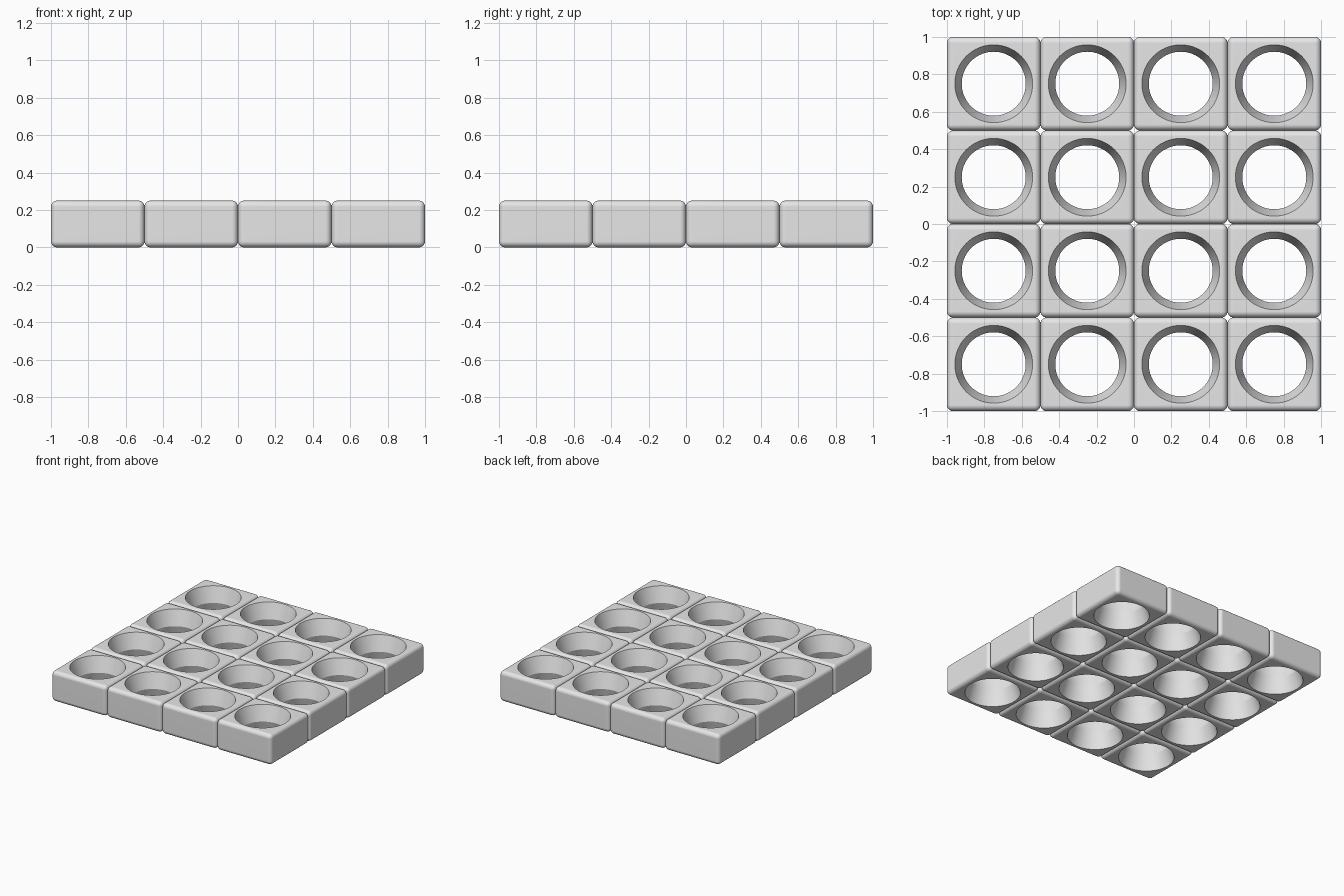
import bpy
import bmesh
import math

old = bpy.data.objects.get("Cube")
if old:
    bpy.data.objects.remove(old, do_unlink=True)

COUNT = 4        # tiles along each side
SIZE = 0.5       # tile width
HEIGHT = 0.25    # tile height
ROUND = 0.032    # edge rounding
RIM, WAIST = 0.208, 0.171

grey = bpy.data.materials.new("light grey")
grey.use_nodes = True
colour = (0.8, 0.8, 0.8, 1)
grey.diffuse_color = colour
grey.node_tree.nodes["Principled BSDF"].inputs["Base Color"].default_value = colour


def add_object(name, bm):
    mesh = bpy.data.meshes.new(name)
    bmesh.ops.recalc_face_normals(bm, faces=bm.faces)
    bm.to_mesh(mesh)
    bm.free()
    mesh.materials.append(grey)
    obj = bpy.data.objects.new(name, mesh)
    bpy.context.collection.objects.link(obj)
    return obj


def hourglass(segments=64):
    """Cutter that narrows to a waist at mid height."""
    bm = bmesh.new()
    slope = (RIM - WAIST) / (HEIGHT / 2)
    rings = []
    for z in (-0.2, 0, 0.2):
        r = WAIST + abs(z) * slope
        rings.append([bm.verts.new((r * math.cos(a), r * math.sin(a), z + HEIGHT / 2))
                      for a in (math.tau * i / segments for i in range(segments))])
    for low, high in zip(rings, rings[1:]):
        for i in range(segments):
            j = (i + 1) % segments
            bm.faces.new((low[i], low[j], high[j], high[i]))
    bm.faces.new(rings[0][::-1])
    bm.faces.new(rings[-1])
    return add_object("hole_cutter", bm)


# Rounded block
bm = bmesh.new()
bmesh.ops.create_cube(bm, size=1)
for v in bm.verts:
    v.co = (v.co.x * SIZE, v.co.y * SIZE, (v.co.z + 0.5) * HEIGHT)
bmesh.ops.bevel(bm, geom=bm.edges[:], offset=ROUND, segments=5, profile=0.5, affect='EDGES')
tile = add_object("tile_1_1", bm)

# Waisted through hole
cutter = hourglass()
cutter.hide_render = True
cut = tile.modifiers.new("hole", 'BOOLEAN')
cut.operation = 'DIFFERENCE'
cut.solver = 'EXACT'
cut.object = cutter
bpy.ops.object.select_all(action='DESELECT')
bpy.context.view_layer.objects.active = tile
tile.select_set(True)
bpy.ops.object.modifier_apply(modifier=cut.name)
bpy.data.objects.remove(cutter, do_unlink=True)
bpy.ops.object.shade_smooth_by_angle(angle=math.radians(25))

# Keep the large faces flat beside their rounded edges
flat = tile.modifiers.new("flat faces", 'WEIGHTED_NORMAL')
flat.keep_sharp = True

# Grid of tiles sharing one mesh
for row in range(COUNT):
    for col in range(COUNT):
        obj = tile
        if row or col:
            obj = tile.copy()
            obj.name = f"tile_{row + 1}_{col + 1}"
            bpy.context.collection.objects.link(obj)
        obj.location = ((col - (COUNT - 1) / 2) * SIZE, (row - (COUNT - 1) / 2) * SIZE, 0)
